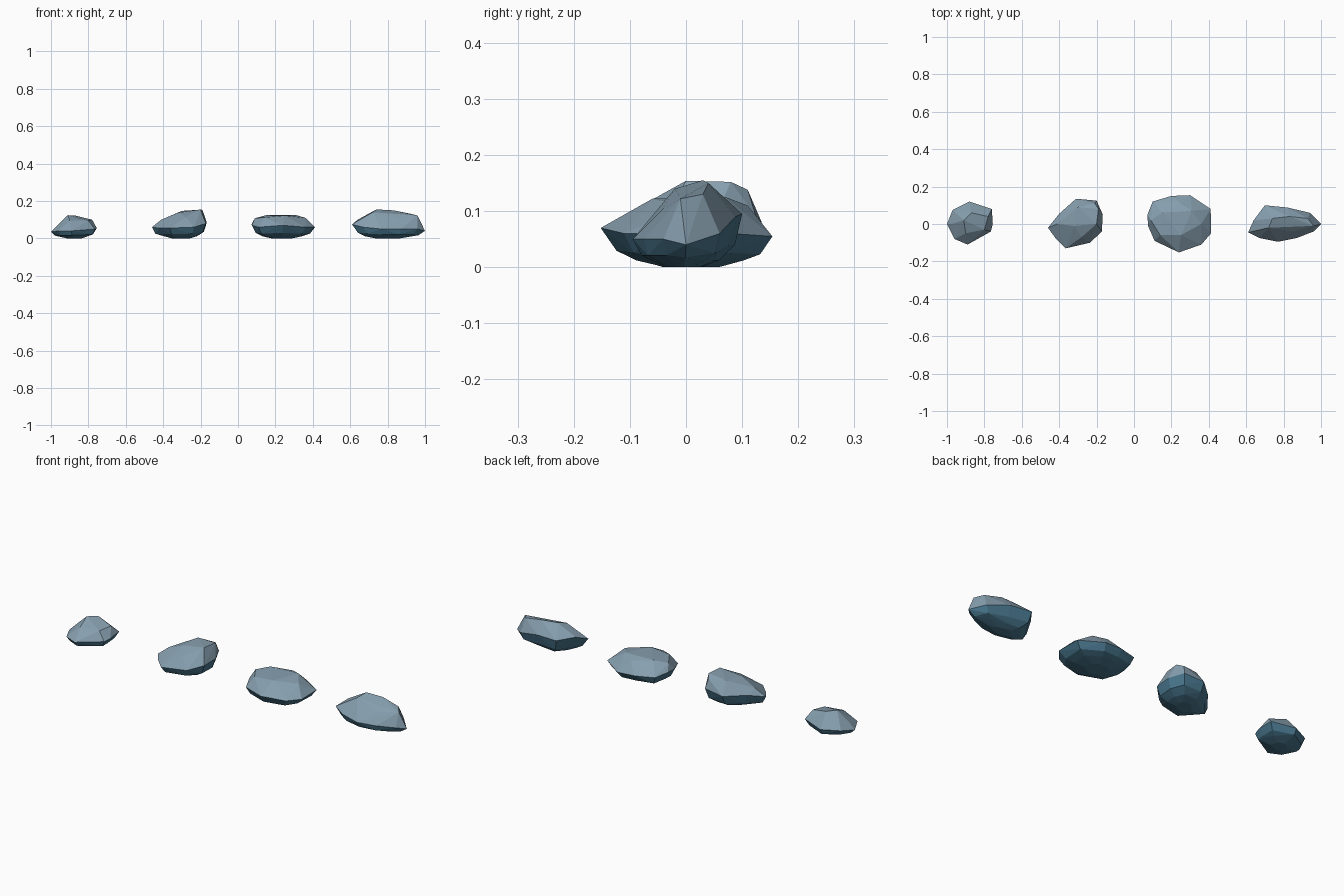
import bpy, bmesh, random
from mathutils import Vector

random.seed(4)


def material(name, rgb):
    m = bpy.data.materials.new(name)
    m.diffuse_color = (*rgb, 1)
    return m


STONE = material("blue grey stone", (0.24, 0.345, 0.425))
UNDERSIDE = material("dark teal underside", (0.065, 0.18, 0.265))


def rock(name, rim, crown):
    """Faceted stone: hull of its widest outline, its crown corners and a tapering belly."""
    pts = [Vector(p) for p in rim + crown]
    centre = sum((Vector(p) for p in rim), Vector()) / len(rim)
    # belly rings shrink from the outline down to the ground
    for p in rim:
        for scale, z in ((0.86, p[2] * 0.42), (0.62, 0.012), (0.32, 0.0)):
            s = scale * random.uniform(0.95, 1.04)
            pts.append(Vector((centre.x + (p[0] - centre.x) * s,
                               centre.y + (p[1] - centre.y) * s, z)))
    bm = bmesh.new()
    for p in pts:
        bm.verts.new(p)
    hull = bmesh.ops.convex_hull(bm, input=bm.verts[:])
    loose = [v for v in bm.verts if not v.link_faces]
    bmesh.ops.delete(bm, geom=loose, context='VERTS')
    bmesh.ops.recalc_face_normals(bm, faces=bm.faces[:])
    # faces that turn downwards take the underside colour
    for f in bm.faces:
        f.normal_update()
        f.material_index = 1 if f.normal.z < -0.12 else 0
    me = bpy.data.meshes.new(name)
    bm.to_mesh(me)
    bm.free()
    me.materials.append(STONE)
    me.materials.append(UNDERSIDE)
    bpy.context.collection.objects.link(bpy.data.objects.new(name, me))


# small peaked stone
rock("small_rock",
     [(-1.0, 0, .035), (-.97, .075, .05), (-.88, .12, .05), (-.76, .08, .06),
      (-.755, 0, .055), (-.765, -.04, .05), (-.89, -.11, .04), (-.96, -.08, .04)],
     [(-.91, .02, .124), (-.87, .06, .122), (-.78, .04, .1), (-.8, -.03, .095),
      (-.97, .0, .065), (-.9, -.05, .095)])

# tall stone rising to the right
rock("tall_rock",
     [(-.46, -.02, .06), (-.40, .055, .08), (-.31, .135, .08), (-.2, .125, .09),
      (-.167, .05, .085), (-.172, -.04, .08), (-.235, -.1, .06), (-.365, -.13, .055),
      (-.42, -.075, .055)],
     [(-.2, .0, .154), (-.19, .08, .152), (-.21, .11, .138), (-.3, .09, .147),
      (-.32, -.01, .138), (-.28, -.07, .115), (-.41, 0, .1)])

# broad flat stone
rock("broad_rock",
     [(.072, .05, .075), (.1, .12, .065), (.2, .15, .06), (.3, .154, .055),
      (.41, .08, .06), (.412, -.05, .06), (.36, -.11, .06), (.24, -.152, .07),
      (.11, -.09, .06), (.075, -.01, .07)],
     [(.09, .02, .108), (.15, .06, .124), (.31, .07, .125), (.25, -.06, .122),
      (.36, .0, .11), (.14, -.06, .112), (.25, .11, .11)])

# long ridged stone
rock("long_rock",
     [(.61, -.045, .075), (.64, .02, .1), (.70, .1, .095), (.82, .088, .09),
      (.94, .06, .06), (1.0, 0, .04), (.96, -.04, .05), (.87, -.075, .05),
      (.77, -.095, .05), (.67, -.075, .06)],
     [(.74, .03, .155), (.83, .04, .15), (.93, .03, .13), (.96, -.01, .122),
      (.72, -.02, .14), (.85, -.04, .105)])
